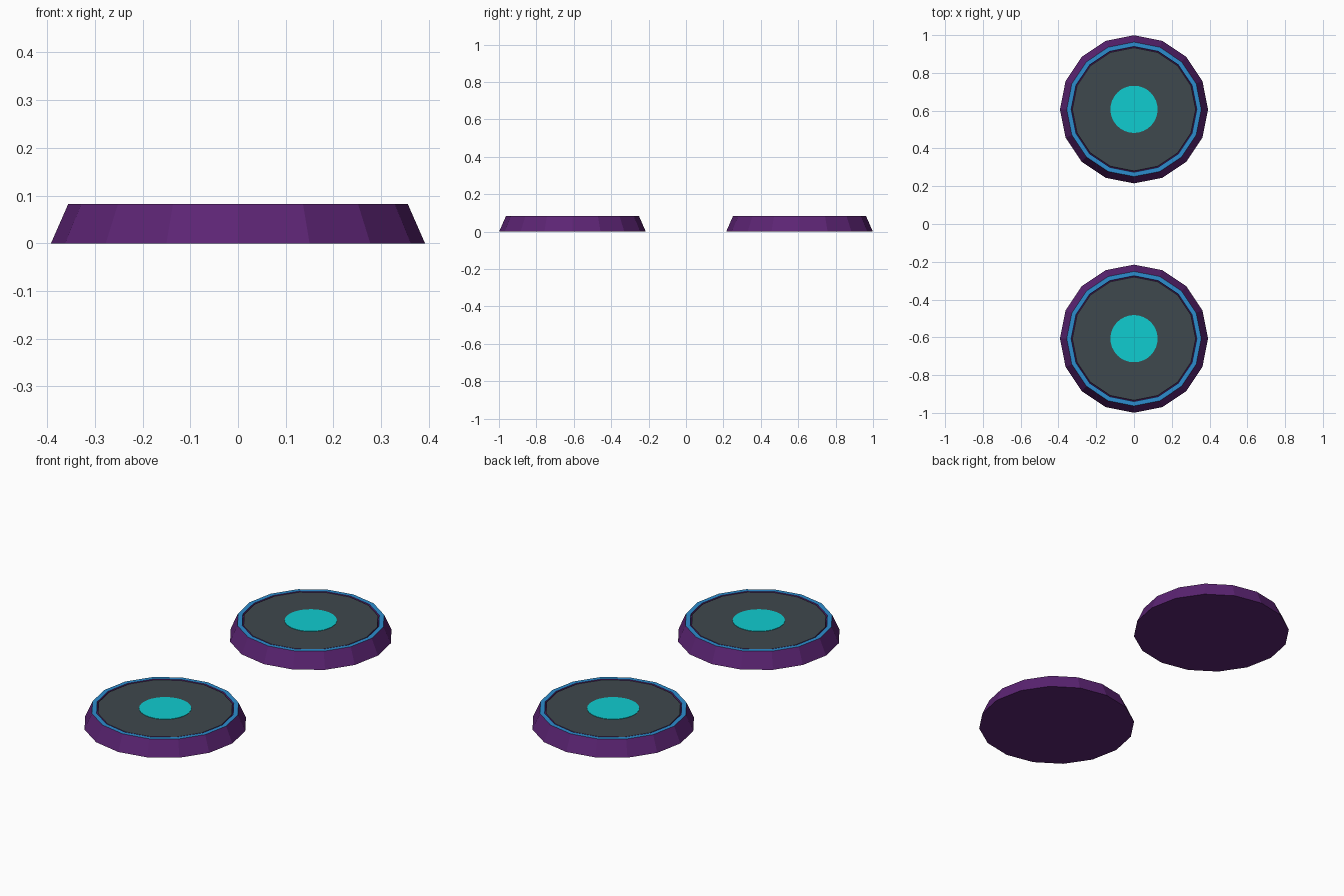
import bpy, bmesh, math

if "Cube" in bpy.data.objects:
    bpy.data.objects.remove(bpy.data.objects["Cube"])

def mat(name, rgb):
    m = bpy.data.materials.new(name)
    lin = [c / 12.92 if c <= 0.04045 else ((c + 0.055) / 1.055) ** 2.4 for c in (v / 255 for v in rgb)]
    m.diffuse_color = (*lin, 1)
    m.use_nodes = True
    m.node_tree.nodes["Principled BSDF"].inputs["Base Color"].default_value = m.diffuse_color
    return m

purple = mat("purple", (92, 36, 116))
blue = mat("rim blue", (44, 140, 206))
gray = mat("slate gray", (62, 72, 77))
cyan = mat("cyan", (16, 204, 208))

def lathe(name, rings, mats, n, y):
    """rings: (radius, z, material of the band leading to the next ring); last ring is capped."""
    bm = bmesh.new()
    loops = [[bm.verts.new((r * math.cos(2 * math.pi * i / n), r * math.sin(2 * math.pi * i / n), z))
              for i in range(n)] for r, z, _ in rings]
    bm.faces.new(loops[0][::-1])
    for k in range(len(loops) - 1):
        a, b = loops[k], loops[k + 1]
        for i in range(n):
            j = (i + 1) % n
            bm.faces.new((a[i], a[j], b[j], b[i])).material_index = rings[k][2]
    bm.faces.new(loops[-1]).material_index = rings[-1][2]
    me = bpy.data.meshes.new(name)
    bm.to_mesh(me)
    bm.free()
    for m in mats:
        me.materials.append(m)
    ob = bpy.data.objects.new(name, me)
    ob.location.y = y
    bpy.context.collection.objects.link(ob)

for label, y in (("front", -0.607), ("back", 0.607)):
    # tapered pad: purple sides, blue rim, thin purple groove, gray top
    lathe(label + "_pad", [(0.392, 0, 0), (0.356, 0.082, 1), (0.333, 0.082, 0),
                           (0.331, 0.072, 0), (0.328, 0.072, 0), (0.326, 0.080, 2)],
          [purple, blue, gray], 16, y)
    # glowing centre disc
    lathe(label + "_centre_disc", [(0.125, 0.079, 0), (0.125, 0.082, 0)], [cyan], 32, y)
